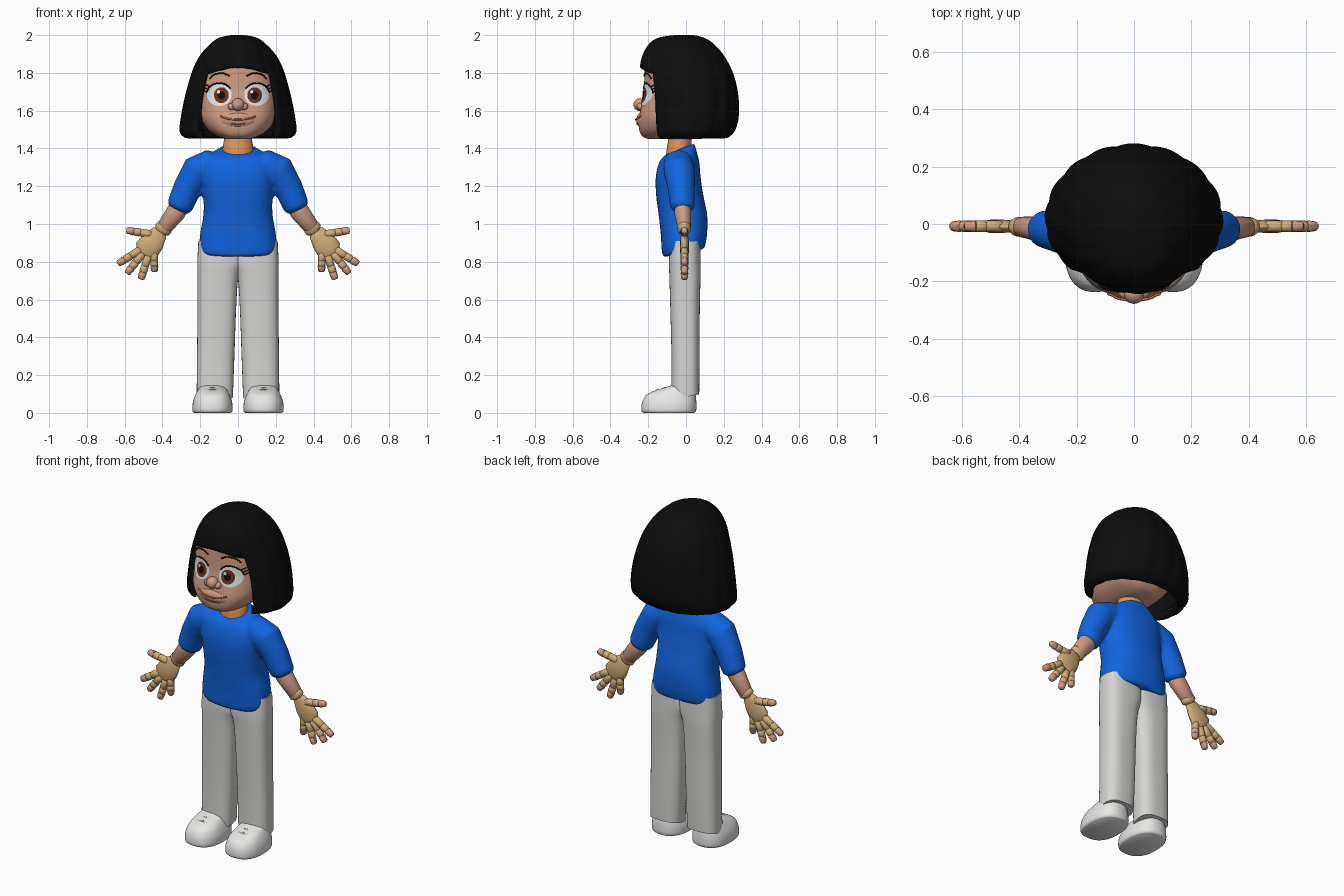
import bpy, bmesh, math
from mathutils import Vector, Matrix
from mathutils.bvhtree import BVHTree

if "Cube" in bpy.data.objects:
    bpy.data.objects.remove(bpy.data.objects["Cube"])


def material(name, r, g, b):
    m = bpy.data.materials.new(name)
    m.use_nodes = True
    m.diffuse_color = (r, g, b, 1)
    bsdf = m.node_tree.nodes["Principled BSDF"]
    bsdf.inputs["Base Color"].default_value = (r, g, b, 1)
    bsdf.inputs["Roughness"].default_value = 0.8
    return m


BLACK = material("black hair", 0.004, 0.004, 0.004)
SKIN = material("skin", 0.62, 0.33, 0.23)
ORANGE = material("orange neck", 0.75, 0.29, 0.09)
BLUE = material("blue cloth", 0.006, 0.13, 0.75)
GREY = material("light grey cloth", 0.66, 0.66, 0.64)
WHITE = material("shoe white", 0.8, 0.8, 0.79)
TAN = material("tan hand", 0.64, 0.42, 0.19)
EYE = material("eye white", 0.85, 0.87, 0.88)
BROWN = material("iris brown", 0.16, 0.03, 0.01)
LIP = material("lip", 0.5, 0.16, 0.07)


def smooth_rows(rows, steps=4):
    """Catmull-Rom interpolation between profile rows."""
    out = []
    for i in range(len(rows) - 1):
        a, b, c, d = rows[max(i - 1, 0)], rows[i], rows[i + 1], rows[min(i + 2, len(rows) - 1)]
        for s in range(steps):
            t = s / steps
            out.append([q + t / 2 * (r - p + t * (2 * p - 5 * q + 4 * r - u + t * (3 * (q - r) + u - p)))
                        for p, q, r, u in zip(a, b, c, d)])
    return out + [list(rows[-1])]


def power(v, e):
    return math.copysign(abs(v) ** (2 / e), v)


def flat_ring(row, e=2.0, cx=0.0, seg=48):
    """Level ring from (z, half width, front y, back y, tilt)."""
    z, rx, yf, yb = row[:4]
    tilt = row[4] if len(row) > 4 else 0
    pts = []
    for i in range(seg):
        t = math.tau * i / seg
        y = (yf + yb) / 2 + (yb - yf) / 2 * power(math.sin(t), e)
        pts.append(Vector((cx + rx * power(math.cos(t), e), y, z + tilt * y)))
    return pts


def add_rings(bm, rings, mat=0, caps=True):
    vs = [[bm.verts.new(p) for p in ring] for ring in rings]
    n, faces = len(vs[0]), []
    for a, b in zip(vs, vs[1:]):
        for i in range(n):
            j = (i + 1) % n
            faces.append(bm.faces.new((a[i], b[i], b[j], a[j])))
    if caps:
        faces += [bm.faces.new(vs[0]), bm.faces.new(vs[-1])]
    for f in faces:
        f.material_index = mat
    return faces


def add_tube(bm, pts, ry=1.0, mat=0, seg=16):
    """Rounded limb through (x, y, z, radius) points; ry flattens it in y."""
    first, second, penult, last = (Vector(pts[i][:3]) for i in (0, 1, -2, -1))
    r0, r1 = pts[0][3], pts[-1][3]
    head = first + (first - second).normalized() * r0 * 0.35
    tail = last + (last - penult).normalized() * r1 * 0.35
    rows = [(*head, r0 * 0.65)] + list(pts) + [(*tail, r1 * 0.65)]
    rings = []
    for i, (x, y, z, r) in enumerate(rows):
        d = Vector(rows[min(i + 1, len(rows) - 1)][:3]) - Vector(rows[max(i - 1, 0)][:3])
        u = Vector((-d.z, 0, d.x)).normalized()
        angles = [math.tau * k / seg for k in range(seg)]
        rings.append([Vector((x, y, z)) + u * r * math.cos(t) + Vector((0, r * ry * math.sin(t), 0)) for t in angles])
    add_rings(bm, rings, mat)


def add_ball(bm, loc, size):
    bmesh.ops.create_uvsphere(bm, u_segments=24, v_segments=14, radius=1,
                              matrix=Matrix.Translation(loc) @ Matrix.Diagonal((*size, 1)))


def finish(name, bm, mats, recalc=True):
    if recalc:
        bmesh.ops.recalc_face_normals(bm, faces=bm.faces[:])
    mesh = bpy.data.meshes.new(name)
    bm.to_mesh(mesh)
    bm.free()
    ob = bpy.data.objects.new(name, mesh)
    bpy.context.collection.objects.link(ob)
    for m in mats:
        mesh.materials.append(m)
    bpy.ops.object.select_all(action="DESELECT")
    ob.select_set(True)
    bpy.context.view_layer.objects.active = ob
    bpy.ops.object.shade_smooth_by_angle(angle=math.radians(50))
    return ob


# Head with nose and muzzle
bm = bmesh.new()
face = [(1.45, .07, -.20, .08), (1.465, .11, -.232, .12), (1.5, .16, -.248, .15), (1.56, .198, -.25, .18),
        (1.63, .208, -.236, .2), (1.7, .205, -.223, .2), (1.78, .2, -.22, .2), (1.86, .18, -.21, .18),
        (1.92, .12, -.15, .12)]
add_rings(bm, [flat_ring(r, 2.8, seg=64) for r in smooth_rows(face)])
add_ball(bm, (0, -.244, 1.632), (.034, .034, .034))
add_ball(bm, (0, -.225, 1.55), (.1, .038, .045))
for s in (1, -1):
    add_ball(bm, (s * .033, -.238, 1.622), (.021, .022, .02))
surface = BVHTree.FromBMesh(bm)
finish("head", bm, [SKIN])


def on_face(x, z, lift):
    hit = surface.ray_cast(Vector((x, -1, z)), Vector((0, 1, 0)))[0]
    return Vector((x, (hit.y if hit else -.15) - lift, z))


def face_disc(name, x, z, rx, rz, lift, mat):
    bm = bmesh.new()
    rings = [[on_face(x + rx * k * math.cos(t), z + rz * k * math.sin(t), lift)
              for t in (math.tau * i / 28 for i in range(28))] for k in (.1, .4, .7, .9, 1)]
    add_rings(bm, rings, caps=False)
    bm.faces.new([v for v in bm.verts][:28])
    bmesh.ops.recalc_face_normals(bm, faces=bm.faces[:])
    if sum(f.normal.y * f.calc_area() for f in bm.faces) > 0:
        bmesh.ops.reverse_faces(bm, faces=bm.faces[:])
    finish(name, bm, [mat], recalc=False)


def face_line(name, pts, radius, mat):
    bm = bmesh.new()
    rows = smooth_rows(pts, 5)
    add_tube(bm, [(*on_face(x, z, .003), radius) for x, z in rows], seg=8)
    finish(name, bm, [mat])


# Eyes, lashes and brows
for s, side in ((1, "left"), (-1, "right")):
    face_disc(side + "_eye_white", s * .099, 1.685, .066, .06, .004, EYE)
    face_disc(side + "_iris", s * .088, 1.682, .039, .042, .006, BROWN)
    face_disc(side + "_pupil", s * .088, 1.682, .02, .022, .008, BLACK)
    face_disc(side + "_eye_glint", s * .088 - .015, 1.7, .009, .009, .0095, EYE)
    lid = [(s * (.099 + .067 * math.cos(a)), 1.685 + .061 * math.sin(a)) for a in (.15, .6, 1.1, 1.6, 2.1, 2.6)]
    face_line(side + "_upper_lid", lid, .004, BLACK)
    for k in range(3):
        x, z = .163 - .008 * k, 1.697 + .014 * k
        face_line(f"{side}_lash_{k}", [(s * x, z), (s * (x + .024), z + .012)], .003, BLACK)
    face_line(side + "_brow", [(s * .15, 1.77), (s * .125, 1.792), (s * .08, 1.798), (s * .045, 1.783)], .004, BLACK)
face_line("mouth", [(-.092, 1.57), (-.05, 1.557), (0, 1.553), (.05, 1.557), (.092, 1.57)], .005, LIP)
face_line("lower_lip", [(-.035, 1.532), (0, 1.527), (.035, 1.532)], .003, LIP)

# Bobbed hair: lock-scalloped shell, open at the face below the fringe
COLS = 128
bob = [(2.0, .035, -.06, .04), (1.988, .095, -.14, .09), (1.96, .14, -.19, .14), (1.9, .197, -.228, .195),
       (1.83, .235, -.243, .235), (1.75, .26, -.24, .263), (1.65, .285, -.235, .278), (1.55, .303, -.23, .275),
       (1.49, .308, -.222, .255), (1.46, .285, -.205, .225), (1.453, .26, -.19, .2)]
bm = bmesh.new()
rings = []
for row in smooth_rows(bob):
    ring = flat_ring(row, 2.05, seg=COLS)
    for i, p in enumerate(ring):
        t = math.tau * i / COLS
        lock = 0.985 + .022 * abs(math.sin(8 * t + 4 * (2 - p.z)))
        p.x, p.y = p.x * lock, p.y * lock
        near = max(0, 1 - abs(p.z - 1.83) / .12)
        p.z -= .07 * near * max(0, -math.sin(t)) * (p.x / .2) ** 2
    rings.append(ring)
hair_faces = add_rings(bm, rings, caps=False)
cut = []
for k, f in enumerate(hair_faces):
    row, col = divmod(k, COLS)
    if row >= 16 and COLS * 5 // 8 <= col < COLS * 7 // 8:
        cut.append(f)
bm.verts.ensure_lookup_table()
bm.faces.new(bm.verts[:COLS])
bmesh.ops.delete(bm, geom=cut, context="FACES")
hair = finish("hair", bm, [BLACK], recalc=False)
shell = hair.modifiers.new("thickness", "SOLIDIFY")
shell.thickness, shell.offset = .045, -1

# Neck, orange on the front
bm = bmesh.new()
neck = [(1.28, .085, -.1, .035), (1.36, .083, -.105, .035), (1.41, .08, -.1, .03), (1.44, .075, -.095, .03),
        (1.5, .07, -.09, .035)]
for f in add_rings(bm, [flat_ring(r) for r in smooth_rows(neck)]):
    c = f.calc_center_median()
    f.material_index = int(c.y < .012 and c.z < 1.44)
finish("neck", bm, [SKIN, ORANGE])

# Shirt: torso and sleeves fused into one skin
bm = bmesh.new()
torso = [(.848, .19, -.12, .095, .2), (.875, .205, -.128, .102, .15), (.95, .2, -.134, .112, 0),
         (1.05, .183, -.145, .112, 0), (1.15, .183, -.158, .092, 0), (1.25, .19, -.16, .077, 0),
         (1.33, .185, -.14, .07, 0), (1.38, .14, -.112, .055, .15), (1.41, .088, -.09, .045, .4)]
add_rings(bm, [flat_ring(r, 2.4) for r in smooth_rows(torso)])
for s in (1, -1):
    add_tube(bm, [(s * .13, -.04, 1.315, .085), (s * .215, -.035, 1.28, .088), (s * .27, -.025, 1.185, .076),
                  (s * .31, -.018, 1.09, .069)], .95, seg=24)
shirt = finish("shirt", bm, [BLUE])
fuse = shirt.modifiers.new("fuse", "REMESH")
fuse.mode, fuse.voxel_size, fuse.use_smooth_shade = "VOXEL", .011, True
relax = shirt.modifiers.new("relax", "SMOOTH")
relax.factor, relax.iterations = .5, 5

# Trousers, shoes, arms and hands
trouser = [(.91, .09, .12, -.085, .075), (.8, .093, .122, -.09, .077), (.72, .106, .108, -.088, .077),
           (.55, .112, .102, -.083, .073), (.3, .118, .099, -.077, .072), (.085, .123, .096, -.078, .07)]
shoe = [(0, .098, -.225, .045), (.012, .106, -.236, .054), (.05, .105, -.234, .055), (.08, .097, -.222, .053),
        (.1, .088, -.203, .05), (.12, .077, -.16, .045), (.138, .066, -.1, .04), (.145, .05, -.08, .03)]
fingers = [((.53, .855), (.632, .792)), ((.515, .83), (.585, .742)), ((.48, .815), (.513, .712)),
           ((.445, .835), (.442, .752)), ((.475, .948), (.585, .966))]
for s, side in ((1, "left"), (-1, "right")):
    bm = bmesh.new()
    rows = smooth_rows(trouser)
    rings = [flat_ring((z, rx, yf, yb, .3 * max(0, 1 - z * 4)), 2.7, s * cx) for z, cx, rx, yf, yb in rows]
    add_rings(bm, rings)
    finish(side + "_trouser_leg", bm, [GREY])

    bm = bmesh.new()
    add_rings(bm, [flat_ring(r, 2.4, s * .135) for r in smooth_rows(shoe, 3)])
    for k in range(2):
        y, z = -.15 + .035 * k, .123 + .009 * k
        add_tube(bm, [(s * .135 + x, y, z - abs(x) * .2, .005) for x in (-.04, -.02, 0, .02, .04)], mat=1, seg=8)
    finish(side + "_shoe", bm, [WHITE, GREY])

    bm = bmesh.new()
    add_tube(bm, [(s * .28, -.02, 1.14, .05), (s * .33, -.017, 1.06, .052), (s * .395, -.01, .975, .041)], .85, seg=20)
    finish(side + "_forearm", bm, [SKIN])

    bm = bmesh.new()
    add_tube(bm, [(s * .388, -.01, .985, .045), (s * .4, -.01, .968, .046)], .75)
    add_tube(bm, [(s * .415, -.009, .955, .043), (s * .45, -.008, .91, .063), (s * .485, -.008, .86, .067)], .36)
    for base, tip in fingers:
        a, b = Vector((s * base[0], -.008, base[1])), Vector((s * tip[0], -.008, tip[1]))
        for lo, hi, mat in ((-.1, .34, 0), (.4, .66, 0), (.73, 1, 1)):
            add_tube(bm, [(*a.lerp(b, lo), .0215), (*a.lerp(b, hi), .0205 - .003 * mat)], .95, mat, 12)
    finish(side + "_hand", bm, [TAN, SKIN])
